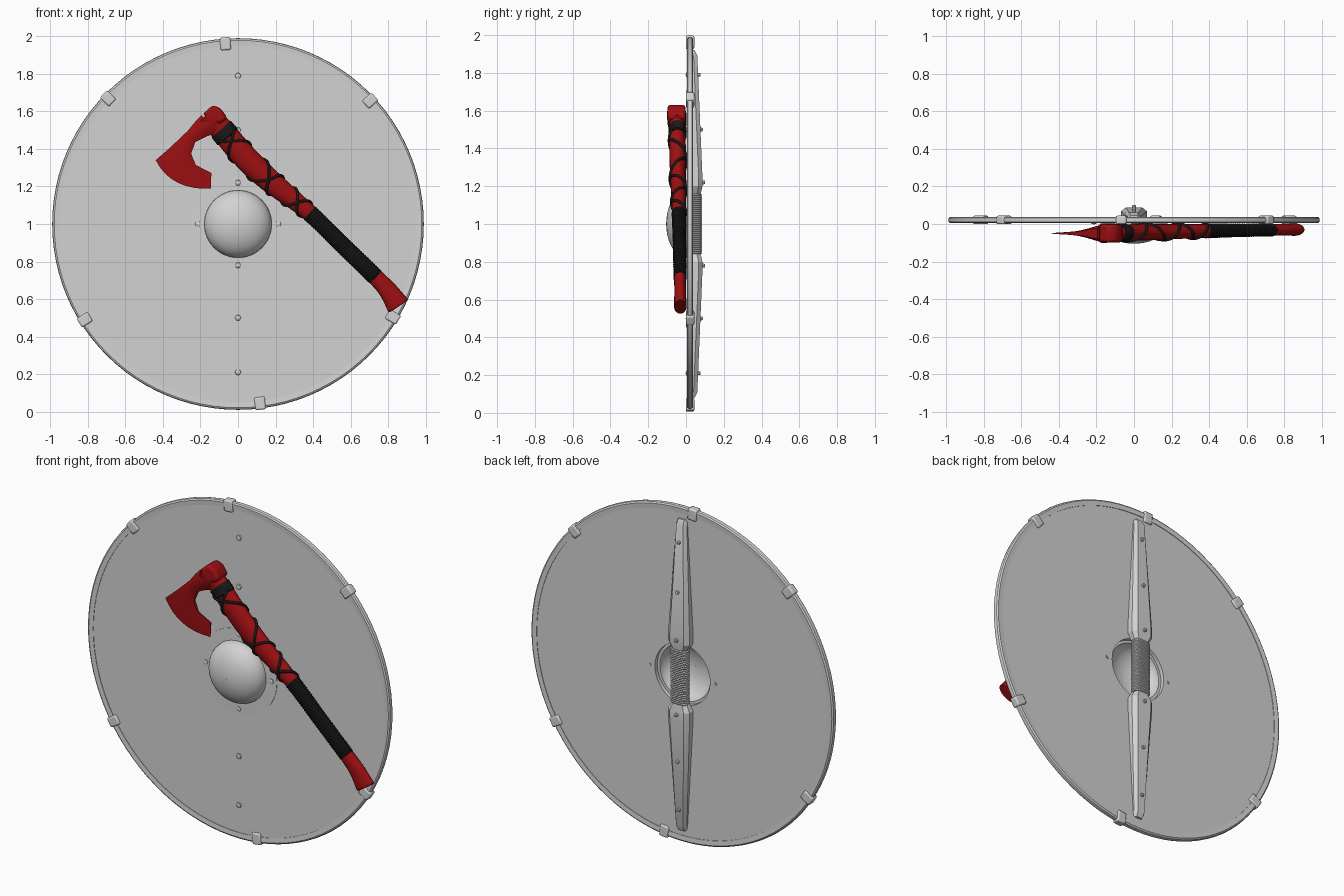
import bpy, bmesh, math
from math import sin, cos, pi, radians
from mathutils import Vector

cube = bpy.data.objects.get("Cube")
if cube:
    bpy.data.objects.remove(cube, do_unlink=True)


def material(name, rgb):
    m = bpy.data.materials.new(name)
    m.use_nodes = True
    m.diffuse_color = (*rgb, 1)
    bsdf = m.node_tree.nodes["Principled BSDF"]
    bsdf.inputs["Base Color"].default_value = (*rgb, 1)
    bsdf.inputs["Roughness"].default_value = 0.6
    return m


GREY = material("plain grey", (0.65, 0.65, 0.65))
RED = material("deep red", (0.34, 0.005, 0.006))
BLACK = material("black leather", (0.01, 0.01, 0.01))


def loft(name, rings, mat, cyclic=False, angle=35):
    """Skin a list of closed rings; cyclic joins last to first, else ends are capped."""
    bm = bmesh.new()
    rows = [[bm.verts.new(p) for p in ring] for ring in rings]
    n = len(rows[0])
    pairs = list(zip(rows, rows[1:])) + ([(rows[-1], rows[0])] if cyclic else [])
    for a, b in pairs:
        for i in range(n):
            j = (i + 1) % n
            bm.faces.new((a[i], a[j], b[j], b[i]))
    if not cyclic:
        bm.faces.new(rows[0])
        bm.faces.new(rows[-1])
    bmesh.ops.recalc_face_normals(bm, faces=bm.faces)
    me = bpy.data.meshes.new(name)
    bm.to_mesh(me)
    bm.free()
    me.materials.append(mat)
    me.polygons.foreach_set("use_smooth", [True] * len(me.polygons))
    me.set_sharp_from_angle(angle=radians(angle))
    ob = bpy.data.objects.new(name, me)
    bpy.context.collection.objects.link(ob)
    return ob


def lathe(name, profile, steps, centre=(0, 0, 1)):
    """Turn a closed (radius, y) profile about the y axis."""
    cx, cy, cz = centre
    rings = [[(cx + r * cos(a), cy + y, cz + r * sin(a)) for r, y in profile]
             for a in (2 * pi * k / steps for k in range(steps))]
    return loft(name, rings, GREY, cyclic=True)


def bevel(ob, width, segments=2):
    mod = ob.modifiers.new("soft edges", "BEVEL")
    mod.width, mod.segments = width, segments


# Shield board, with a hole behind the boss
lathe("shield_board", [(0.18, 0.01), (0.965, 0.01), (0.965, 0.033), (0.18, 0.033)], 96)

# Rounded rim
lathe("shield_rim", [(0.952, 0.007), (0.98, 0.005), (0.988, 0.01), (0.991, 0.021),
                     (0.988, 0.032), (0.98, 0.038), (0.952, 0.036)], 96)

# Hollow boss with a thin flange
arc = [radians(a) for a in range(0, 90, 9)] + [radians(89.7)]
outer = [(0.18 * cos(a), 0.005 - 0.11 * sin(a)) for a in arc]
inner = [(0.165 * cos(a), 0.009 - 0.10 * sin(a)) for a in reversed(arc)]
lathe("boss", [(0.25, 0.009), (0.25, 0.006)] + outer + inner, 48)

# Rim clips
for deg in (43, 94, 136, 212, 277, 329):
    a = radians(deg)
    radial, along = Vector((cos(a), 0, sin(a))), Vector((-sin(a), 0, cos(a)))
    rings = []
    for y in (-0.001, 0.044):
        rings.append([Vector((0, y, 1)) + radial * r + along * s
                      for r, s in ((0.93, -0.028), (0.998, -0.028), (0.998, 0.028), (0.93, 0.028))])
    bevel(loft("rim_clip", rings, GREY), 0.008)

# Back bar, tapering outwards from the hand grip: height, half width, back y
half = [(0.92, 0.028, 0.045), (0.89, 0.034, 0.06), (0.25, 0.07, 0.087),
        (0.20, 0.07, 0.087), (0.16, 0.046, 0.078)]
stations = half + [(-h, w, y) for h, w, y in reversed(half)]
rings = []
for h, w, y in stations:
    z, c = 1 + h, 0.35 * w
    rings.append([(-w, 0.032, z), (w, 0.032, z), (w, y - 0.02, z), (w - c, y, z),
                  (c - w, y, z), (-w, y - 0.02, z)])
loft("back_bar", rings, GREY, angle=25)

# Corded wrap on the hand grip
rings = []
for k in range(61):
    z = 0.84 + 0.32 * k / 60
    g = 0.003 if k % 2 else 0
    w, d = 0.05 + g, 0.027 + g
    rings.append([(w * math.copysign(abs(cos(a)) ** 0.5, cos(a)),
                   0.055 + d * math.copysign(abs(sin(a)) ** 0.5, sin(a)), z)
                  for a in (2 * pi * (i + 0.5) / 16 for i in range(16))])
loft("grip_wrap", rings, GREY)

# Rivets on the front and their clenched ends on the back
head = [(0.001, 0.012), (0.017, 0.012), (0.015, 0.002), (0.001, -0.002)]
for h in (0.79, 0.5, 0.22):
    for s in (1, -1):
        lathe("front_rivet", head, 6, (0, 0, 1 + s * h))
        back = 0.087 - 0.042 * (h - 0.22)
        lathe("back_rivet", [(0.001, 0), (0.011, 0), (0.009, 0.015), (0.001, 0.016)], 8,
              (0, back - 0.002, 1 + s * h))
for x in (-0.215, 0.215):
    lathe("boss_rivet", head, 6, (x, 0, 1))
    lathe("boss_nail_end", [(0.001, 0), (0.01, 0), (0.01, 0.006), (0.001, 0.006)], 8, (x, 0.032, 1))

# Axe handle path: x, z, half width, y, half depth
KEYS = [(-0.165, 1.585, 0.055, -0.05, 0.044), (-0.085, 1.50, 0.063, -0.046, 0.042),
        (0.03, 1.365, 0.066, -0.044, 0.044), (0.165, 1.235, 0.062, -0.042, 0.041),
        (0.38, 1.06, 0.044, -0.037, 0.036), (0.555, 0.89, 0.043, -0.034, 0.032),
        (0.73, 0.72, 0.044, -0.032, 0.031), (0.80, 0.645, 0.05, -0.031, 0.031),
        (0.857, 0.56, 0.063, -0.03, 0.033)]


def key(u):
    """Smooth interpolation through the path table."""
    i = min(int(u), len(KEYS) - 2)
    t = u - i
    p = [KEYS[min(max(j, 0), len(KEYS) - 1)] for j in range(i - 1, i + 3)]
    return [0.5 * (2 * b + (c - a) * t + (2 * a - 5 * b + 4 * c - d) * t * t
                   + (3 * b - a - 3 * c + d) * t ** 3) for a, b, c, d in zip(*p)]


def on_handle(u, phi, grow=0.0, scale=1.0):
    """Point on the handle's oval skin; phi = 0 faces the front."""
    x, z, w, y, d = key(u)
    lo, hi = key(max(u - 0.05, 0)), key(min(u + 0.05, len(KEYS) - 1))
    t = Vector((hi[0] - lo[0], 0, hi[1] - lo[1])).normalized()
    side = Vector((-t.z, 0, t.x))
    return (Vector((x, y, z)) + side * (w * scale + grow) * sin(phi)
            + Vector((0, -1, 0)) * (d * scale + grow) * cos(phi))


def sleeve(name, u0, u1, mat, steps, grow=0.0, ridge=0.0, sides=20):
    rings = []
    for k in range(steps + 1):
        u = u0 + (u1 - u0) * k / steps
        g = grow + (ridge if k % 2 else 0)
        rings.append([on_handle(u, 2 * pi * i / sides, g) for i in range(sides)])
    for row, u in ((0, u0), (len(rings), u1)):
        rings.insert(row, [on_handle(u, 2 * pi * i / sides, grow, 0.88) for i in range(sides)])
    return loft(name, rings, mat)


sleeve("axe_handle", 0, 8, RED, 64)
sleeve("handle_grip_wrap", 4, 6.05, BLACK, 64, 0.001, 0.003)
sleeve("handle_top_band", 0.95, 1.32, BLACK, 8, 0.004, 0.002)
sleeve("axe_socket", 0.02, 0.72, RED, 6, 0.008)

# Raised nub at the top of the head
top = [(-0.19, 1.585), (-0.135, 1.634), (-0.092, 1.618), (-0.056, 1.565), (-0.10, 1.53)]
bevel(loft("axe_poll", [[(x, y, z) for x, z in top] for y in (-0.098, -0.002)], RED), 0.015)

# Crossed lacing, two opposite spirals meeting on the front
for turn in (1, -1):
    curve = bpy.data.curves.new("crossed_lace", "CURVE")
    curve.dimensions = "3D"
    curve.bevel_depth = 0.008
    curve.bevel_resolution = 1
    line = curve.splines.new("POLY")
    n = 90
    line.points.add(n)
    for k in range(n + 1):
        u = 1.15 + 2.9 * k / n
        phase = 2 * pi * ((u - 1.45) / 1.55 if u < 3 else 1 + (u - 3) / 0.7)
        line.points[k].co = (*on_handle(u, turn * phase, 0.002), 1)
    curve.materials.append(BLACK)
    bpy.context.collection.objects.link(bpy.data.objects.new("crossed_lace", curve))

# Bearded blade: upper, middle, lower outline points (x, z) and half thickness
BLADE = [((-0.195, 1.58), (-0.145, 1.535), (-0.10, 1.49), 0.046),
         ((-0.226, 1.548), (-0.195, 1.51), (-0.165, 1.468), 0.04),
         ((-0.268, 1.497), (-0.25, 1.467), (-0.228, 1.436), 0.024),
         ((-0.32, 1.447), (-0.285, 1.40), (-0.25, 1.375), 0.014),
         ((-0.365, 1.405), (-0.30, 1.32), (-0.225, 1.315), 0.010),
         ((-0.405, 1.37), (-0.31, 1.265), (-0.142, 1.272), 0.007),
         ((-0.439, 1.34), (-0.325, 1.222), (-0.145, 1.188), 0.002)]
rings = []
for a, m, b, thick in BLADE:
    a, m, b = Vector(a), Vector(m), Vector(b)
    ctrl = 2 * m - (a + b) / 2
    ts = [i / 8 for i in range(9)]
    line = [a * (1 - t) ** 2 + ctrl * 2 * t * (1 - t) + b * t * t for t in ts]
    bulge = [thick * (0.6 + 0.4 * sin(pi * t)) for t in ts]
    ring = [(p.x, -0.05 - h, p.y) for p, h in zip(line, bulge)]
    ring += [(p.x, -0.05 + h, p.y) for p, h in reversed(list(zip(line, bulge)))]
    rings.append(ring)
loft("axe_blade", rings, RED)
